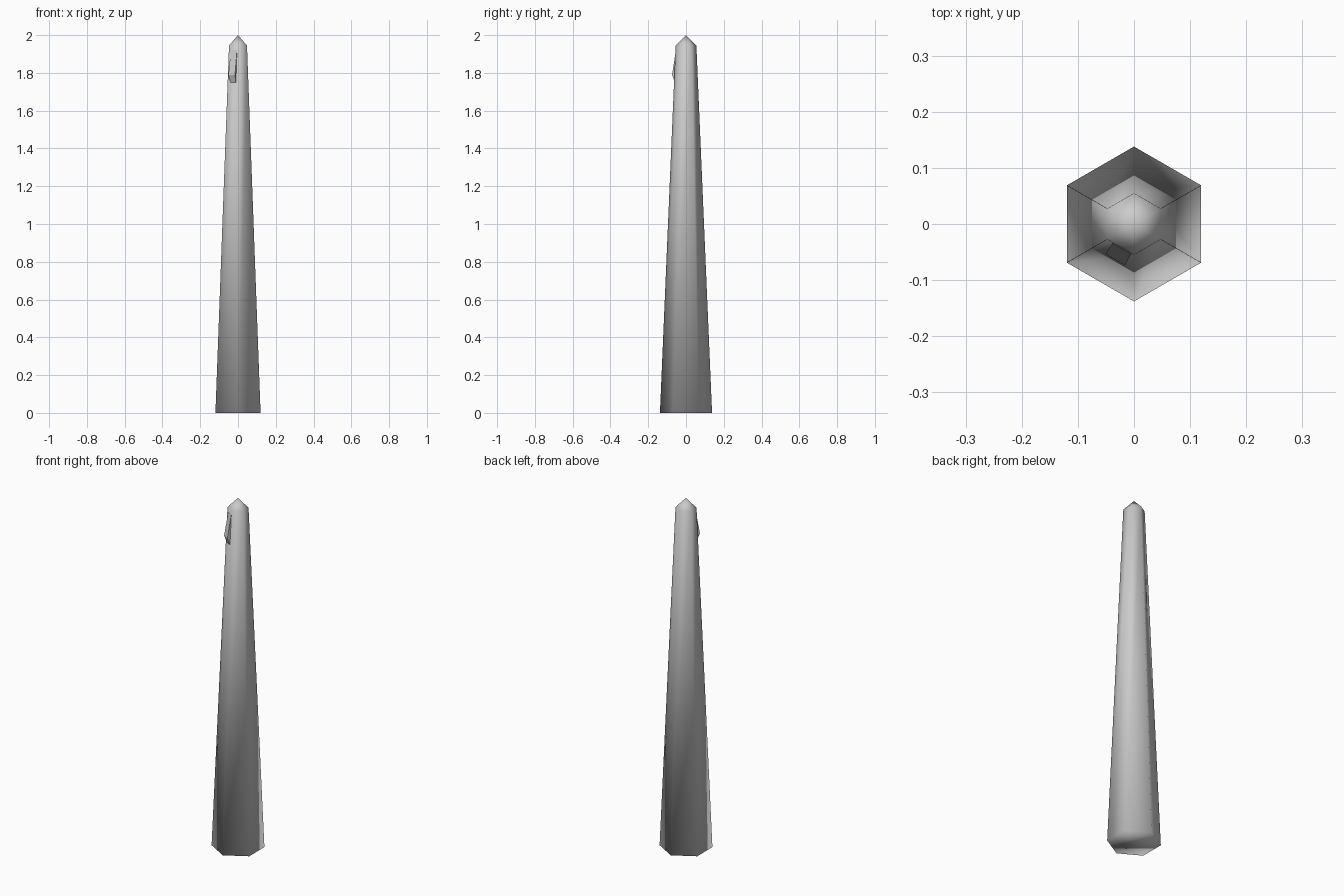
import bpy, bmesh, math
from mathutils import Vector

if "Cube" in bpy.data.objects:
    bpy.data.objects.remove(bpy.data.objects["Cube"])


def make_object(name, bm, smooth):
    bmesh.ops.recalc_face_normals(bm, faces=bm.faces)
    for f in bm.faces:
        f.smooth = smooth
    mesh = bpy.data.meshes.new(name)
    bm.to_mesh(mesh)
    bm.free()
    obj = bpy.data.objects.new(name, mesh)
    bpy.context.collection.objects.link(obj)
    return obj


# Tapered six-sided post with a pointed cap
bm = bmesh.new()
SIDES = 6
rings = []
for r, z in [(0.138, 0.0), (0.055, 1.945)]:
    rings.append([bm.verts.new((r * math.cos(a), r * math.sin(a), z))
                  for a in (math.pi / 2 + i * math.tau / SIDES for i in range(SIDES))])
tip = bm.verts.new((0, 0, 2.0))
low, high = rings
for i in range(SIDES):
    j = (i + 1) % SIDES
    bm.faces.new((low[i], low[j], high[j], high[i]))
    bm.faces.new((high[i], high[j], tip))
bm.faces.new(low[::-1])
make_object("post", bm, True)

# Small wedge-shaped notch hook on the front-left face
bm = bmesh.new()
angle = math.radians(240)
out = Vector((math.cos(angle), math.sin(angle), 0))
side = Vector((-out.y, out.x, 0))
profile = [(0.040, 1.92, 0.019), (0.049, 1.92, 0.019), (0.072, 1.79, 0.020),
           (0.057, 1.75, 0.016), (0.040, 1.75, 0.016)]
ends = [[bm.verts.new(out * d + side * (s * w + 0.003) + Vector((0, 0, z)))
         for d, z, w in profile] for s in (-1, 1)]
for i in range(len(profile)):
    j = (i + 1) % len(profile)
    bm.faces.new((ends[0][i], ends[0][j], ends[1][j], ends[1][i]))
bm.faces.new(ends[0][::-1])
bm.faces.new(ends[1])
make_object("hook", bm, False)
